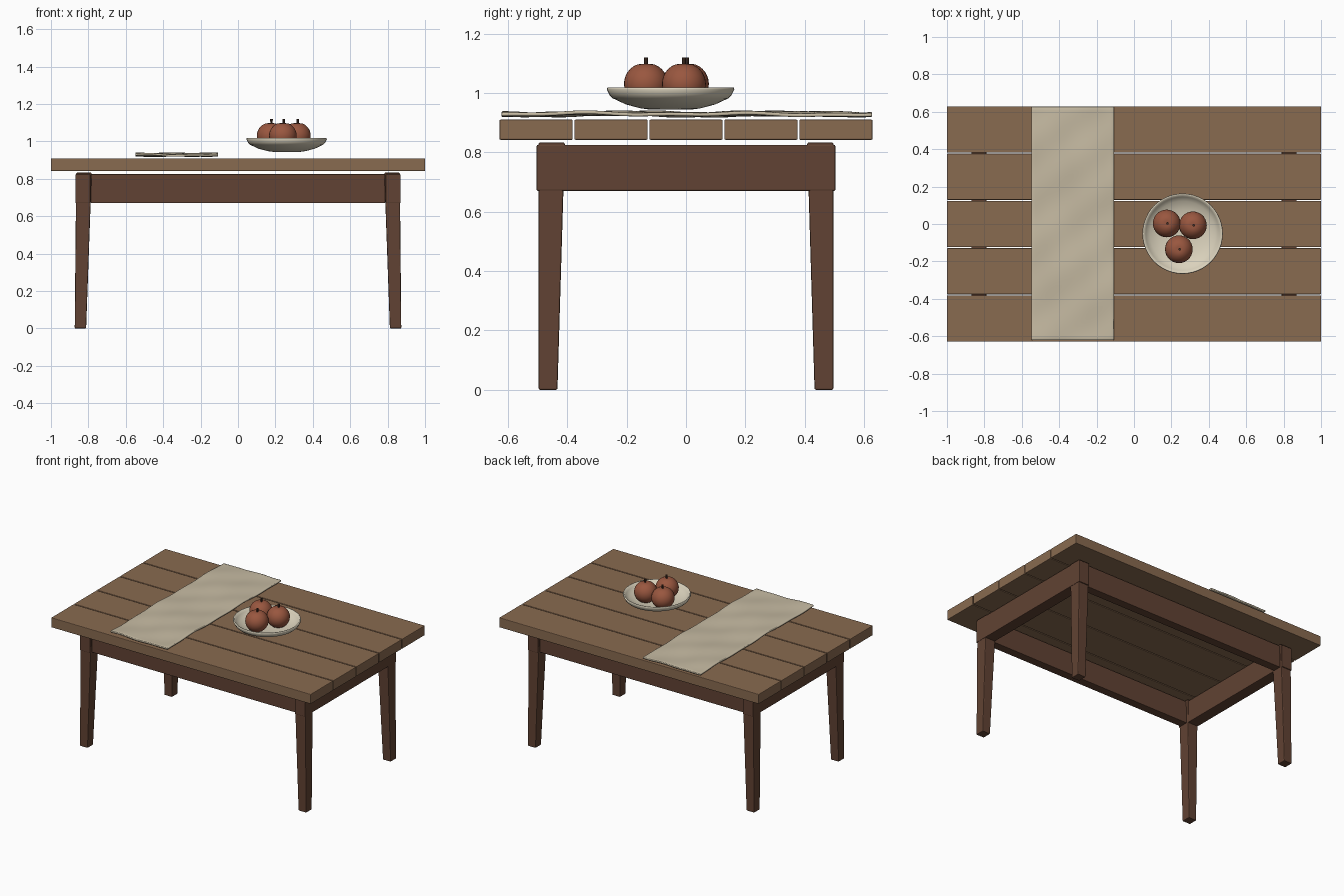
import bpy, bmesh, math
from mathutils import Vector

if "Cube" in bpy.data.objects:
    bpy.data.objects.remove(bpy.data.objects["Cube"])


def material(name, rgb):
    m = bpy.data.materials.new(name)
    m.diffuse_color = (*rgb, 1)
    m.use_nodes = True
    m.node_tree.nodes["Principled BSDF"].inputs["Base Color"].default_value = m.diffuse_color
    return m


TOP = material("light_wood", (0.25, 0.145, 0.08))
DARK = material("dark_wood", (0.12, 0.055, 0.033))
CLOTH = material("linen", (0.56, 0.49, 0.36))
CERAMIC = material("ceramic", (0.70, 0.64, 0.50))
FRUIT = material("fruit_skin", (0.32, 0.095, 0.05))
STEM = material("stem_brown", (0.06, 0.03, 0.02))


def finish(name, bm, mat, bevel=0.0, smooth=False):
    bmesh.ops.recalc_face_normals(bm, faces=bm.faces)
    me = bpy.data.meshes.new(name)
    bm.to_mesh(me)
    bm.free()
    me.materials.append(mat)
    ob = bpy.data.objects.new(name, me)
    bpy.context.collection.objects.link(ob)
    if smooth:
        for p in me.polygons:
            p.use_smooth = True
    if bevel:
        mod = ob.modifiers.new("bevel", 'BEVEL')
        mod.width, mod.segments = bevel, 2
    return ob


def taper(name, low, high, mat, bevel):
    """Box between two rectangles, each (x0, x1, y0, y1, z)."""
    bm = bmesh.new()
    rings = []
    for x0, x1, y0, y1, z in (low, high):
        rings.append([bm.verts.new((x, y, z)) for x, y in
                      ((x0, y0), (x1, y0), (x1, y1), (x0, y1))])
    a, b = rings
    bm.faces.new(a[::-1])
    bm.faces.new(b)
    for i in range(4):
        j = (i + 1) % 4
        bm.faces.new((a[i], a[j], b[j], b[i]))
    return finish(name, bm, mat, bevel)


def box(name, x0, x1, y0, y1, z0, z1, mat, bevel=0.004):
    return taper(name, (x0, x1, y0, y1, z0), (x0, x1, y0, y1, z1), mat, bevel)


def lathe(name, profile, centre, mat, steps=48):
    bm = bmesh.new()
    vs = [bm.verts.new((r, 0, z)) for r, z in profile]
    es = [bm.edges.new(p) for p in zip(vs, vs[1:])]
    bmesh.ops.spin(bm, geom=vs + es, cent=(0, 0, 0), axis=(0, 0, 1),
                   angle=math.tau, steps=steps)
    bmesh.ops.remove_doubles(bm, verts=bm.verts, dist=1e-5)
    bmesh.ops.translate(bm, verts=bm.verts, vec=Vector((*centre, 0)))
    return finish(name, bm, mat, smooth=True)


# Table top planks
for i in range(5):
    y = (i - 2) * 0.2525
    box(f"top_plank_{i + 1}", -1, 1, y - 0.1235, y + 0.1235, 0.842, 0.91, TOP)

# Tapered legs
for sx, nx in ((-1, "left"), (1, "right")):
    for sy, ny in ((-1, "front"), (1, "back")):
        def rect(xi, xo, yi, yo, z):
            return (*sorted((sx * xi, sx * xo)), *sorted((sy * yi, sy * yo)), z)
        taper(f"{ny}_{nx}_leg", rect(0.812, 0.873, 0.433, 0.496, 0),
              rect(0.782, 0.865, 0.408, 0.497, 0.833), DARK, 0.005)

# Aprons: side boards wrap the legs, long boards run between them
for s, n in ((-1, "left"), (1, "right")):
    x0, x1 = sorted((s * 0.789, s * 0.869))
    box(f"{n}_apron", x0, x1, -0.503, 0.503, 0.67, 0.825, DARK)
for s, n in ((-1, "front"), (1, "back")):
    y0, y1 = sorted((s * 0.425, s * 0.485))
    box(f"{n}_apron", -0.788, 0.788, y0, y1, 0.67, 0.825, DARK)

# Wavy table runner
bm = bmesh.new()
bmesh.ops.create_grid(bm, x_segments=20, y_segments=56, size=1)
for v in bm.verts:
    x, y = v.co.x * 0.221 - 0.328, v.co.y * 0.624 + 0.003
    z = 0.929 + 0.003 * math.sin(11 * y + 6 * x) + 0.002 * math.sin(23 * y - 17 * x + 1)
    v.co = (x, y, z + 0.0015 * math.sin(31 * x + 5 * y))
runner = finish("table_runner", bm, CLOTH, smooth=True)
sol = runner.modifiers.new("thickness", 'SOLIDIFY')
sol.thickness, sol.offset = 0.012, 0
bev = runner.modifiers.new("bevel", 'BEVEL')
bev.width, bev.segments = 0.004, 2

# Shallow bowl
lathe("bowl", [(0, 0.944), (0.07, 0.944), (0.10, 0.948), (0.15, 0.961),
               (0.195, 0.982), (0.205, 0.992), (0.215, 1.012), (0.213, 1.018),
               (0.207, 1.018), (0.197, 1.002), (0.175, 0.984), (0.13, 0.968),
               (0.08, 0.960), (0, 0.958)], (0.26, -0.052), CERAMIC)

# Fruit with stems
for i, (x, y) in enumerate(((0.175, 0.003), (0.315, -0.007), (0.24, -0.135))):
    prof = []
    for k in range(17):
        a = math.pi * k / 16
        r, z = 0.074 * math.sin(a), -0.071 * math.cos(a)
        dip = 0.006 * math.exp(-(r / 0.018) ** 2)
        prof.append((r, 1.031 + z - math.copysign(dip, z)))
    lathe(f"fruit_{i + 1}", prof, (x, y), FRUIT, 28)
    bm = bmesh.new()
    bmesh.ops.create_cone(bm, cap_ends=True, segments=8, radius1=0.006,
                          radius2=0.007, depth=0.032)
    bmesh.ops.translate(bm, verts=bm.verts, vec=(x + 0.004, y, 1.103))
    finish(f"fruit_stem_{i + 1}", bm, STEM)
